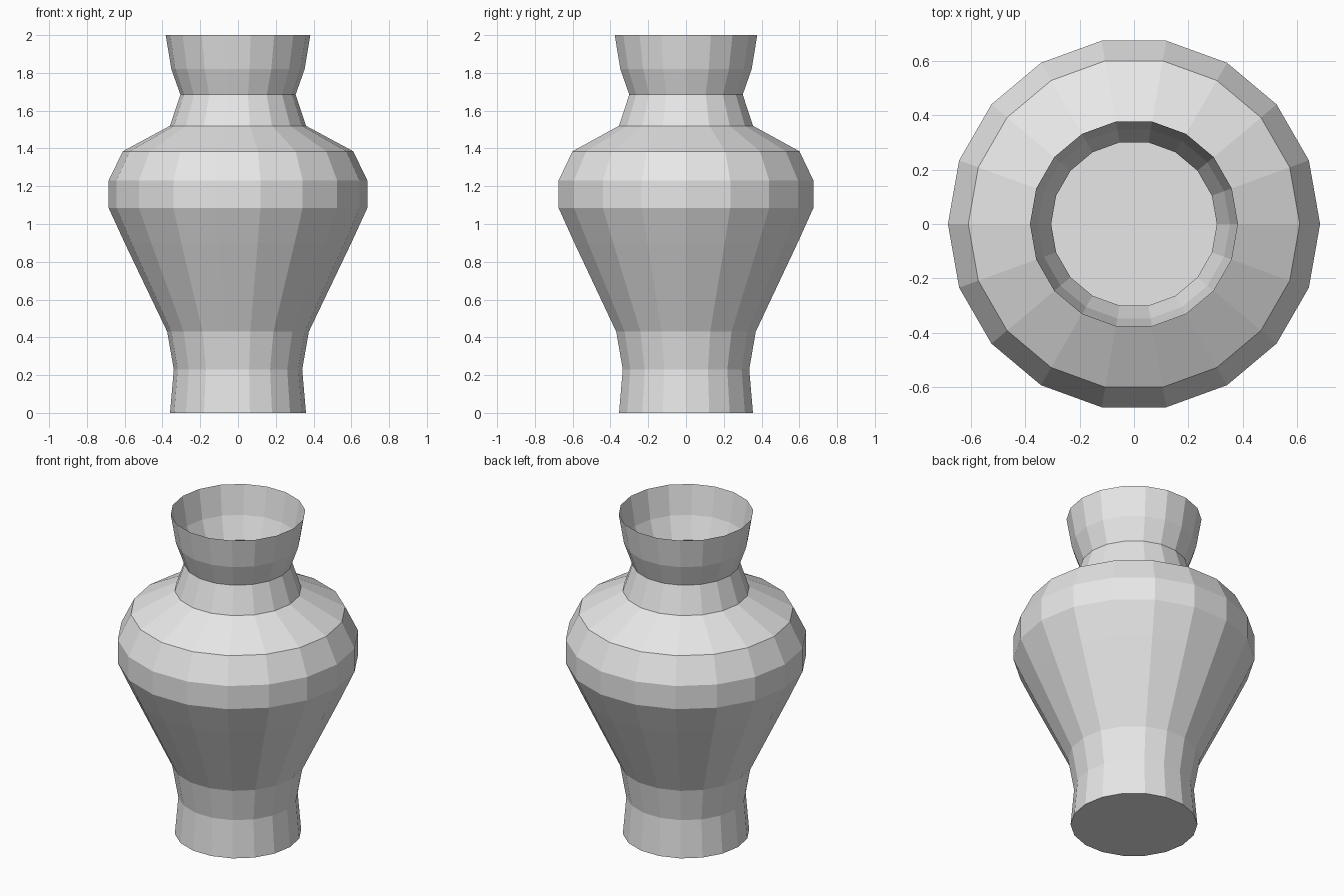
import bpy, bmesh
from math import cos, sin, pi

cube = bpy.data.objects.get("Cube")
if cube:
    bpy.data.objects.remove(cube, do_unlink=True)

SIDES = 18

# Radius and height of each ring, from the foot up to the open rim
PROFILE = [(0.36, 0), (0.34, 0.23), (0.375, 0.43), (0.6, 0.9),
           (0.685, 1.085), (0.685, 1.23), (0.61, 1.385), (0.36, 1.52),
           (0.305, 1.685), (0.353, 1.82), (0.383, 2)]


def make_material(name, colour):
    mat = bpy.data.materials.new(name)
    mat.use_nodes = True
    mat.diffuse_color = colour
    mat.node_tree.nodes["Principled BSDF"].inputs["Base Color"].default_value = colour
    return mat


# Thin-walled vase body: faceted rings joined into one open sheet
bm = bmesh.new()
rings = []
for radius, height in PROFILE:
    angles = [2 * pi * i / SIDES for i in range(SIDES)]
    rings.append([bm.verts.new((radius * cos(a), radius * sin(a), height)) for a in angles])

for low, high in zip(rings, rings[1:]):
    for i in range(SIDES):
        j = (i + 1) % SIDES
        bm.faces.new((low[i], low[j], high[j], high[i]))

# Closed base, facing down
bm.faces.new(rings[0][::-1])

mesh = bpy.data.meshes.new("vase")
bm.to_mesh(mesh)
bm.free()
mesh.materials.append(make_material("light grey clay", (0.8, 0.8, 0.8, 1)))
vase = bpy.data.objects.new("vase", mesh)
bpy.context.collection.objects.link(vase)
